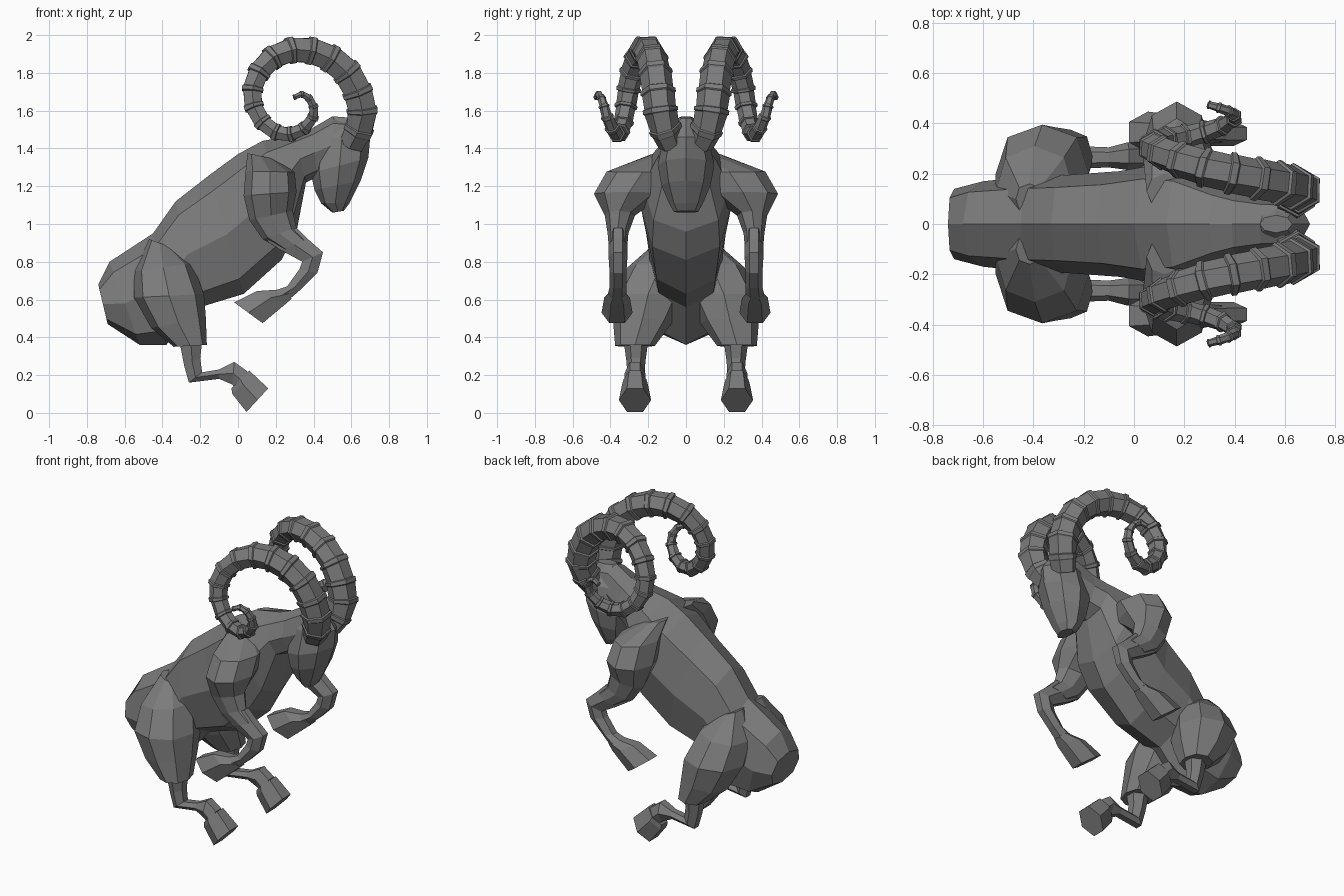
import bpy, bmesh, math
from mathutils import Vector

grey = bpy.data.materials.new("stone grey")
grey.diffuse_color = (0.2, 0.2, 0.2, 1)


def skin(name, rings):
    """Skin a list of equal-length vertex rings and cap both ends."""
    bm = bmesh.new()
    vs = [[bm.verts.new(p) for p in ring] for ring in rings]
    n = len(vs[0])
    for a, b in zip(vs, vs[1:]):
        for i in range(n):
            j = (i + 1) % n
            bm.faces.new((a[i], a[j], b[j], b[i]))
    bm.faces.new(vs[0])
    bm.faces.new(vs[-1])
    bmesh.ops.recalc_face_normals(bm, faces=bm.faces)
    mesh = bpy.data.meshes.new(name)
    bm.to_mesh(mesh)
    bm.free()
    mesh.materials.append(grey)
    obj = bpy.data.objects.new(name, mesh)
    bpy.context.collection.objects.link(obj)
    return obj


def ring(center, u, v, n, turn=0.0, power=1.0):
    """Polygon ring; a power below 1 makes it boxier."""
    def box(c):
        return math.copysign(abs(c) ** power, c) if abs(c) > 1e-6 else 0.0
    angles = [2 * math.pi * (i + turn) / n for i in range(n)]
    return [center + u * box(math.cos(a)) + v * box(math.sin(a)) for a in angles]


def loft(name, sections, n=8, side=1, turn=0.0, power=1.0):
    """Sections: (x1, z1, x2, z2, y, half_width), two opposite profile points each."""
    rings = []
    k = 1 / math.cos(math.pi / n) if turn else 1.0
    for x1, z1, x2, z2, y, w in sections:
        a, b = Vector((x1, y * side, z1)), Vector((x2, y * side, z2))
        rings.append(ring((a + b) / 2, (a - b) / 2 * k, Vector((0, w * side, 0)), n, turn, power))
    return skin(name, rings)


# Torso from rump through neck to the back of the skull
loft("torso", [
    (-0.74, 0.68, -0.69, 0.47, 0, 0.14),
    (-0.68, 0.80, -0.52, 0.36, 0, 0.17),
    (-0.45, 0.95, -0.38, 0.36, 0, 0.19),
    (-0.33, 1.12, -0.20, 0.56, 0, 0.195),
    (-0.15, 1.26, 0.03, 0.63, 0, 0.21),
    (0.00, 1.37, 0.23, 0.81, 0, 0.24),
    (0.13, 1.44, 0.31, 0.96, 0, 0.23),
    (0.30, 1.47, 0.36, 1.22, 0, 0.155),
    (0.39, 1.505, 0.42, 1.25, 0, 0.125),
    (0.50, 1.57, 0.53, 1.28, 0, 0.105),
    (0.60, 1.56, 0.62, 1.28, 0, 0.10)], 8, power=0.85)

# Head from crown to muzzle
loft("head", [
    (0.63, 1.56, 0.50, 1.57, 0, 0.035),
    (0.70, 1.46, 0.40, 1.45, 0, 0.12),
    (0.69, 1.35, 0.385, 1.27, 0, 0.15),
    (0.65, 1.23, 0.405, 1.18, 0, 0.13),
    (0.59, 1.11, 0.44, 1.11, 0, 0.09),
    (0.56, 1.07, 0.50, 1.06, 0, 0.065)], 8)

# Horn centre line: x, y, z, radius
path = [Vector(p) for p in [
    (0.60, 0.075, 1.42, 0.075), (0.655, 0.125, 1.55, 0.086), (0.64, 0.145, 1.68, 0.087),
    (0.565, 0.165, 1.815, 0.084), (0.44, 0.19, 1.90, 0.079), (0.30, 0.22, 1.922, 0.074),
    (0.17, 0.26, 1.87, 0.067), (0.09, 0.295, 1.76, 0.060), (0.08, 0.315, 1.64, 0.054),
    (0.14, 0.335, 1.53, 0.049), (0.24, 0.355, 1.475, 0.043), (0.34, 0.385, 1.50, 0.037),
    (0.40, 0.42, 1.575, 0.029), (0.39, 0.44, 1.645, 0.023), (0.345, 0.46, 1.685, 0.019),
    (0.295, 0.475, 1.67, 0.014)]]


def along(t):
    """Smooth curve through the path points."""
    i = min(int(t), len(path) - 2)
    f = t - i
    p0, p1, p2 = path[max(i - 1, 0)], path[i], path[i + 1]
    p3 = path[min(i + 2, len(path) - 1)]
    return 0.5 * (2 * p1 + (p2 - p0) * f + (2 * p0 - 5 * p1 + 4 * p2 - p3) * f * f
                  + (3 * p1 - p0 - 3 * p2 + p3) * f ** 3)


def horn(name, side):
    rings, segments, last = [], 20, len(path) - 1
    for s in range(segments):
        # Each segment ends in a raised ridge, knobblier toward the tip
        ridge = 1.07 + 0.14 * s / segments
        for f, swell in ((0.0, 0.96), (0.72, 1.0), (0.77, ridge), (0.96, ridge)):
            t = (s + f) / segments * last
            p = along(t)
            d = along(min(t + 0.05, last)) - along(max(t - 0.05, 0))
            d = Vector((d[0], d[1], d[2])).normalized()
            u = Vector((0, 1, 0)).cross(d).normalized()
            v = d.cross(u)
            r = p[3] * swell
            pts = ring(Vector(p[:3]), u * r, v * r, 6, 0.5)
            rings.append([Vector((q.x, q.y * side, q.z)) for q in pts])
    skin(name, rings)


for side, label in ((1, "left"), (-1, "right")):
    horn("horn_" + label, side)

    # Hind leg: thigh, shank and hoof
    loft("thigh_" + label, [
        (-0.47, 0.92, -0.36, 0.88, 0.10, 0.06),
        (-0.55, 0.75, -0.24, 0.79, 0.13, 0.18),
        (-0.55, 0.61, -0.18, 0.63, 0.20, 0.195),
        (-0.46, 0.45, -0.17, 0.50, 0.23, 0.155),
        (-0.34, 0.35, -0.165, 0.36, 0.27, 0.105)], 8, side, power=0.85)
    loft("hind_shank_" + label, [
        (-0.31, 0.38, -0.19, 0.38, 0.265, 0.065),
        (-0.285, 0.25, -0.20, 0.29, 0.265, 0.05),
        (-0.26, 0.16, -0.19, 0.215, 0.265, 0.045),
        (-0.10, 0.18, -0.10, 0.23, 0.265, 0.04),
        (-0.03, 0.15, -0.02, 0.27, 0.27, 0.055),
        (-0.01, 0.12, 0.05, 0.22, 0.27, 0.055)], 6, side, 0.5)
    loft("hind_hoof_" + label, [
        (-0.035, 0.13, 0.06, 0.225, 0.27, 0.06),
        (-0.03, 0.10, 0.08, 0.205, 0.27, 0.068),
        (0.045, 0.005, 0.16, 0.13, 0.27, 0.085)], 6, side, 0.5)

    # Front leg: shoulder, folded shank and hoof
    loft("shoulder_" + label, [
        (0.05, 1.375, 0.19, 1.345, 0.13, 0.07),
        (0.04, 1.28, 0.30, 1.275, 0.23, 0.19),
        (0.03, 1.15, 0.31, 1.17, 0.30, 0.187),
        (0.06, 1.02, 0.29, 1.07, 0.35, 0.08),
        (0.13, 0.92, 0.31, 0.98, 0.36, 0.055),
        (0.23, 0.86, 0.37, 0.92, 0.36, 0.05)], 8, side)
    loft("front_shank_" + label, [
        (0.15, 0.91, 0.31, 0.98, 0.36, 0.045),
        (0.23, 0.86, 0.37, 0.92, 0.36, 0.05),
        (0.34, 0.80, 0.45, 0.85, 0.36, 0.05),
        (0.325, 0.76, 0.42, 0.74, 0.36, 0.045),
        (0.26, 0.67, 0.34, 0.66, 0.36, 0.045),
        (0.20, 0.65, 0.27, 0.60, 0.365, 0.05)], 6, side, 0.5)
    loft("front_hoof_" + label, [
        (0.25, 0.655, 0.285, 0.605, 0.365, 0.045),
        (0.10, 0.645, 0.25, 0.575, 0.365, 0.068),
        (-0.02, 0.585, 0.13, 0.475, 0.365, 0.082)], 6, side, 0.5)
